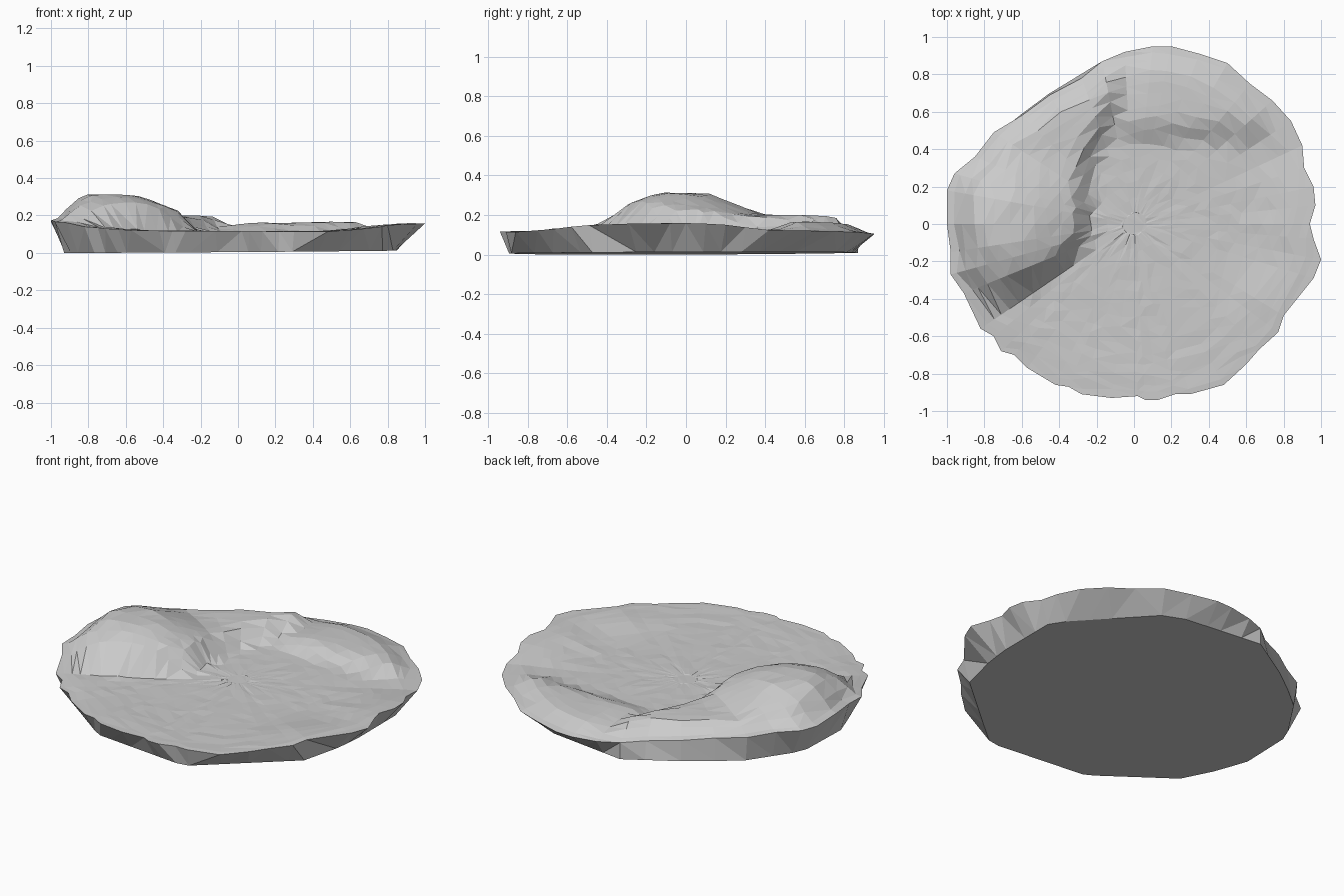
import bpy, bmesh, random
from math import atan2, degrees, hypot
from mathutils import Vector
from mathutils.geometry import intersect_line_line_2d

if "Cube" in bpy.data.objects:
    bpy.data.objects.remove(bpy.data.objects["Cube"])

random.seed(4)

# Ragged rim outline, counterclockwise from the east
RIM = [(.94, 0), (.97, .1), (.96, .2), (.91, .3), (.9, .42), (.84, .55), (.74, .66),
       (.62, .75), (.5, .86), (.35, .91), (.2, .95), (.1, .95), (-.05, .92), (-.17, .87),
       (-.28, .78), (-.45, .69), (-.6, .58), (-.75, .49), (-.85, .36), (-.96, .27),
       (-1, .18), (-1, 0), (-.98, -.15), (-.98, -.27), (-.91, -.37), (-.82, -.56),
       (-.75, -.6), (-.71, -.68), (-.64, -.7), (-.57, -.77), (-.42, -.86), (-.35, -.87),
       (-.28, -.91), (-.12, -.93), (.02, -.92), (.06, -.94), (.13, -.94), (.22, -.91),
       (.3, -.91), (.48, -.86), (.6, -.75), (.67, -.67), (.77, -.58), (.8, -.49),
       (.96, -.29), (1, -.19), (.96, -.08)]
# Coarse polygon of the underside
BASE = [(.85, -.1), (.85, .31), (.4, .8), (-.17, .87), (-.45, .7), (-.72, .5), (-.92, .2),
        (-.93, -.15), (-.8, -.5), (-.35, -.83), (.27, -.9), (.8, -.45)]
# Rim height by compass angle
RIM_Z = [(0, .16), (10, .155), (25, .125), (45, .12), (70, .11), (90, .1), (110, .115),
         (135, .14), (160, .16), (180, .175), (200, .165), (215, .14), (235, .12),
         (300, .115), (315, .13), (332, .155), (360, .16)]
# Foot of the cliff around the raised north-west land
UPLAND = [(-.02, .7), (-.1, .5), (-.2, .32), (-.2, -.08), (-.34, -.24), (-.54, -.4),
          (-.82, -.42), (-1.3, -.35), (-1.3, .4), (-.5, 1.0), (-.1, .95)]


def smooth(a, b, v):
    t = min(1, max(0, (v - a) / (b - a)))
    return t * t * (3 - 2 * t)


def rim_height(x, y):
    a = degrees(atan2(y, x)) % 360
    for (a0, z0), (a1, z1) in zip(RIM_Z, RIM_Z[1:]):
        if a <= a1:
            return z0 + (z1 - z0) * (a - a0) / (a1 - a0)


def edges(poly):
    return zip(poly, poly[1:] + poly[:1])


def depth_inside(poly, x, y):
    inside, best = False, 9
    p = Vector((x, y))
    for a, b in edges(poly):
        if (a[1] > y) != (b[1] > y) and x < a[0] + (y - a[1]) * (b[0] - a[0]) / (b[1] - a[1]):
            inside = not inside
        a, d = Vector(a), Vector(b) - Vector(a)
        t = min(1, max(0, (p - a).dot(d) / d.length_squared))
        best = min(best, (a + d * t - p).length)
    return best if inside else 0


def land_height(x, y, r):
    rim = rim_height(x, y)
    z = .112 + (rim - .112) * smooth(.55, .95, r)
    # northern terrace
    z += .05 * smooth(.42, .56, y) * smooth(-.2, .05, x) * (1 - smooth(.6, .85, x))
    # plateau and hill above the cliff
    up = smooth(0, .13, depth_inside(UPLAND, x, y))
    d = hypot((x + .68) / .38, (y + .02) / .36)
    hill = .112 * min(1, max(0, (1.15 - d) / .8))
    z += up * (.2 + hill - z)
    return z + (rim - z) * smooth(.84, 1, r)


def base_point(p):
    for a, b in edges(BASE):
        hit = intersect_line_line_2d((0, 0), Vector(p) * 1.5, a, b)
        if hit:
            return hit
    return Vector(p) * .9


bm = bmesh.new()
n = len(RIM)


def bridge(r0, r1):
    for i in range(n):
        j = (i + 1) % n
        bm.faces.new((r0[i], r0[j], r1[j], r1[i]))


# Underside and flared side wall
bottom = []
for p in RIM:
    q = base_point(p)
    bottom.append(bm.verts.new((q.x, q.y, .008 + .007 * q.x + .003 * q.y)))
bm.faces.new(bottom[::-1])
ring = [bm.verts.new((x, y, rim_height(x, y))) for x, y in RIM]
bridge(bottom, ring)

# Ground surface in shrinking rings
for s in (.96, .91, .86, .8, .74, .67, .6, .53, .46, .39, .32, .24, .15, .07):
    inner = []
    for x, y in RIM:
        k = s + random.uniform(-.012, .012)
        px, py = x * k, y * k
        inner.append(bm.verts.new((px, py, land_height(px, py, s) + random.uniform(-.002, .002))))
    bridge(ring, inner)
    ring = inner
bm.faces.new(ring)

low = min(v.co.z for v in bm.verts)
for v in bm.verts:
    v.co.z -= low
bmesh.ops.recalc_face_normals(bm, faces=bm.faces)
bmesh.ops.triangulate(bm, faces=bm.faces)
mesh = bpy.data.meshes.new("terrain_disc")
bm.to_mesh(mesh)
bm.free()
bpy.context.collection.objects.link(bpy.data.objects.new("terrain_disc", mesh))
